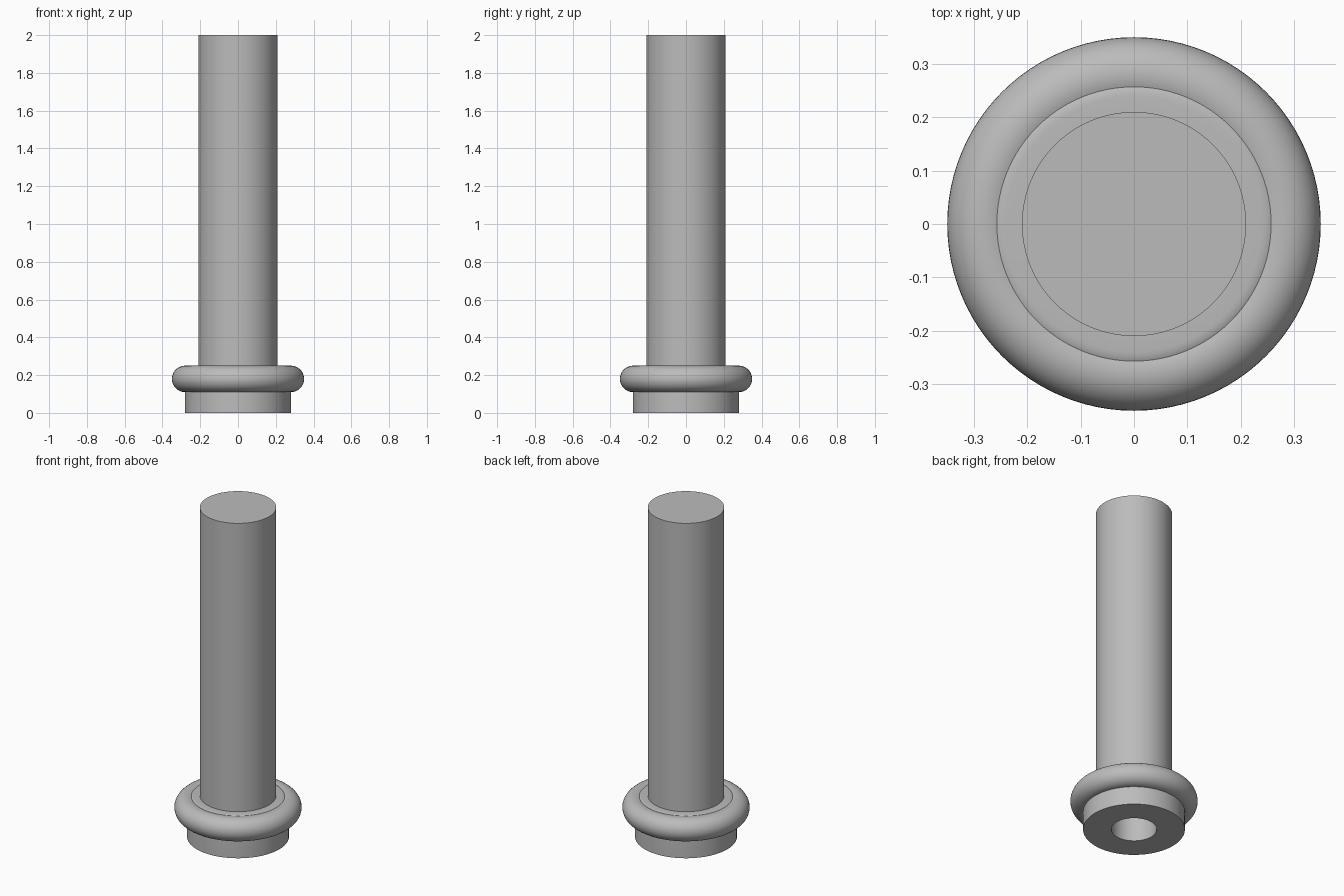
import bpy
import bmesh
import math

SEGMENTS = 96

cube = bpy.data.objects.get("Cube")
if cube:
    bpy.data.objects.remove(cube, do_unlink=True)

# Single plain grey
grey = bpy.data.materials.new("plain grey")
grey.use_nodes = True
grey.diffuse_color = (0.5, 0.5, 0.5, 1)
grey.node_tree.nodes["Principled BSDF"].inputs["Base Color"].default_value = grey.diffuse_color


def finish(obj, name):
    obj.name = obj.data.name = name
    obj.data.materials.append(grey)
    bpy.ops.object.select_all(action="DESELECT")
    obj.select_set(True)
    bpy.context.view_layer.objects.active = obj
    bpy.ops.object.shade_smooth_by_angle(angle=math.radians(30))


def lathe(name, profile):
    """Spin a list of (radius, height) points around z."""
    bm = bmesh.new()
    verts = [bm.verts.new((r, 0, z)) for r, z in profile]
    edges = [bm.edges.new(pair) for pair in zip(verts, verts[1:])]
    bmesh.ops.spin(bm, geom=verts + edges, cent=(0, 0, 0), axis=(0, 0, 1),
                   angle=math.tau, steps=SEGMENTS, use_merge=True)
    bmesh.ops.remove_doubles(bm, verts=bm.verts, dist=1e-5)
    bmesh.ops.recalc_face_normals(bm, faces=bm.faces)
    mesh = bpy.data.meshes.new(name)
    bm.to_mesh(mesh)
    bm.free()
    obj = bpy.data.objects.new(name, mesh)
    bpy.context.collection.objects.link(obj)
    finish(obj, name)


# Shaft on a round-shouldered base, with a blind bore from below
shaft_r, base_r, bore_r = 0.21, 0.28, 0.125
base_top, bore_top, fillet = 0.25, 0.4, 0.04
shoulder = []
for i in range(9):
    a = math.pi / 2 * i / 8
    shoulder.append((base_r - fillet + fillet * math.cos(a),
                     base_top - fillet + fillet * math.sin(a)))
lathe("shaft_and_base",
      [(0, bore_top), (bore_r, bore_top), (bore_r, 0), (base_r, 0)]
      + shoulder
      + [(shaft_r, base_top), (shaft_r, 2), (0, 2)])

# Rounded collar ring
bpy.ops.mesh.primitive_torus_add(location=(0, 0, 0.18), major_radius=base_r,
                                 minor_radius=0.07, major_segments=SEGMENTS,
                                 minor_segments=40)
finish(bpy.context.object, "collar_ring")
